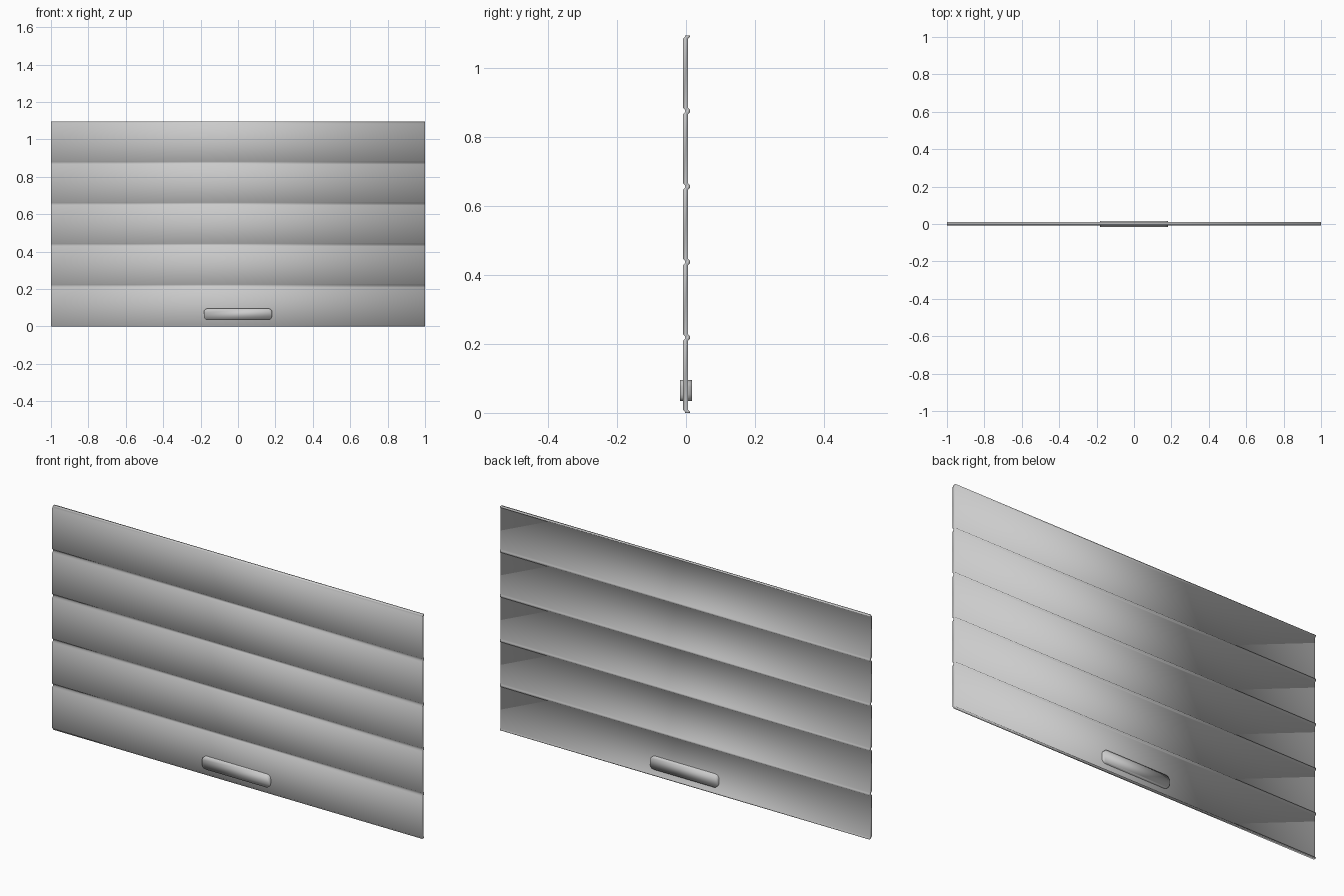
import bpy, bmesh, math

cube = bpy.data.objects.get("Cube")
if cube:
    bpy.data.objects.remove(cube, do_unlink=True)

# Single painted metal colour
metal = bpy.data.materials.new("light grey metal")
metal.use_nodes = True
colour = (0.6, 0.6, 0.6, 1)
metal.diffuse_color = colour
metal.node_tree.nodes["Principled BSDF"].inputs["Base Color"].default_value = colour


def finish(name, bm):
    """Turn a bmesh into a fully smooth-shaded object."""
    bmesh.ops.recalc_face_normals(bm, faces=bm.faces[:])
    for face in bm.faces:
        face.smooth = True
    mesh = bpy.data.meshes.new(name)
    bm.to_mesh(mesh)
    bm.free()
    mesh.materials.append(metal)
    obj = bpy.data.objects.new(name, mesh)
    bpy.context.collection.objects.link(obj)
    return obj


# Ribbed door: five slats, each joint pressed towards the back
SLATS, PITCH, HALF_WIDTH = 5, 0.219, 1.0
FRONT, BACK, PRESS = -0.008, 0.006, 0.005
top = SLATS * PITCH
profile = []
for i in range(SLATS + 1):
    for dz, shift in ((-0.009, 0), (-0.004, PRESS), (0.004, PRESS), (0.009, 0)):
        z = i * PITCH + dz
        if z < 0:
            if shift:
                profile.append((0, PRESS))
        elif z > top:
            if shift:
                profile.append((top, PRESS))
        else:
            profile.append((z, shift))

bm = bmesh.new()
rings = []
for z, shift in profile:
    rings.append([bm.verts.new((x, y + shift, z)) for x, y in (
        (-HALF_WIDTH, FRONT), (HALF_WIDTH, FRONT),
        (HALF_WIDTH, BACK), (-HALF_WIDTH, BACK))])
for low, high in zip(rings, rings[1:]):
    for k in range(4):
        n = (k + 1) % 4
        bm.faces.new((low[k], low[n], high[n], high[k]))
bm.faces.new(rings[0])
bm.faces.new(rings[-1])
finish("slatted_door", bm)

# Handle: rounded bar passing through the bottom slat
HALF_LENGTH, HALF_HEIGHT, RADIUS, DEPTH, STEPS = 0.183, 0.031, 0.02, 0.017, 3
outline = []
for corner, (sx, sz) in enumerate(((1, 1), (-1, 1), (-1, -1), (1, -1))):
    for s in range(STEPS + 1):
        a = math.radians(90) * (corner + s / STEPS)
        outline.append((sx * (HALF_LENGTH - RADIUS) + RADIUS * math.cos(a),
                        sz * (HALF_HEIGHT - RADIUS) + RADIUS * math.sin(a)))
bm = bmesh.new()
face = bm.faces.new([bm.verts.new((x, -DEPTH, z)) for x, z in outline])
grown = bmesh.ops.extrude_face_region(bm, geom=[face], use_keep_orig=True)
moved = [v for v in grown["geom"] if isinstance(v, bmesh.types.BMVert)]
bmesh.ops.translate(bm, verts=moved, vec=(0, 2 * DEPTH, 0))
handle = finish("door_handle", bm)
handle.location.z = 0.065
